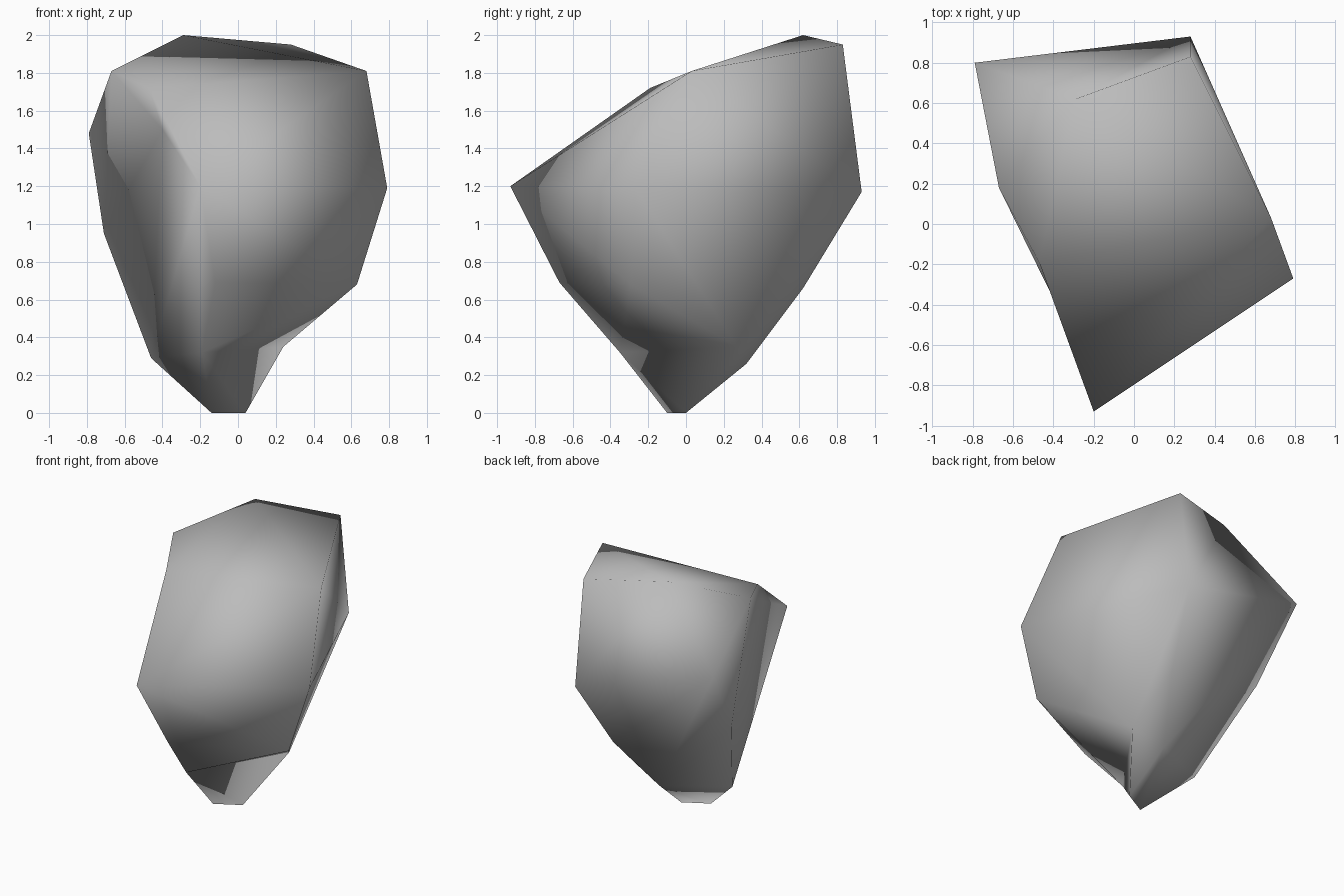
import bpy, bmesh
from mathutils import Vector

cube = bpy.data.objects.get("Cube")
if cube:
    bpy.data.objects.remove(cube, do_unlink=True)

# Stone colour
stone = bpy.data.materials.new("stone_grey")
stone.use_nodes = True
grey = (0.5, 0.5, 0.5, 1)
stone.diffuse_color = grey
stone.node_tree.nodes["Principled BSDF"].inputs["Base Color"].default_value = grey

# Corners of the boulder, grouped by region
peak, back_top, back_side = (-.29, .62, 2), (.28, .83, 1.95), (-.79, .8, 1.48)
top = [peak, back_top, (.68, .03, 1.81), (-.67, .18, 1.81)]
middle = [(.79, -.27, 1.19), (-.2, -.93, 1.2), (.28, .93, 1.17),
          back_side, (-.71, .47, .95)]
lower = [(.63, -.29, .68), (.18, .62, .66), (-.12, -.67, .69),
         (0, .32, .26), (-.46, .1, .29)]
foot = [(.04, 0, 0), (-.14, -.1, 0)]
# Hollows: position while wrapping, and the sunken position afterwards
hollows = [((-.55, -.25, 1.74), (-.47, -.19, 1.72)),
           ((-.5, -.42, 1.5), (-.4, -.37, 1.5)),
           ((.38, -.02, .2), (.24, .27, .35)),
           ((-.12, -.42, .2), (-.19, -.35, .32))]

# Wrap the corners in a convex shell
bm = bmesh.new()
corner = {p: bm.verts.new(p) for p in top + middle + lower + foot}
dents = [(bm.verts.new(a), Vector(b)) for a, b in hollows]
bmesh.ops.convex_hull(bm, input=bm.verts)

# Sink the hollows and turn the ridge behind the peak
for v, target in dents:
    v.co = target
ridge = bm.edges.get((corner[back_top], corner[back_side]))
if ridge:
    bmesh.ops.rotate_edges(bm, edges=[ridge], use_ccw=False)
loose = [v for v in bm.verts if not v.link_faces]
bmesh.ops.delete(bm, geom=loose, context='VERTS')
bmesh.ops.recalc_face_normals(bm, faces=bm.faces)
for f in bm.faces:
    f.smooth = True

mesh = bpy.data.meshes.new("boulder")
bm.to_mesh(mesh)
bm.free()
mesh.materials.append(stone)
boulder = bpy.data.objects.new("boulder", mesh)
bpy.context.collection.objects.link(boulder)
